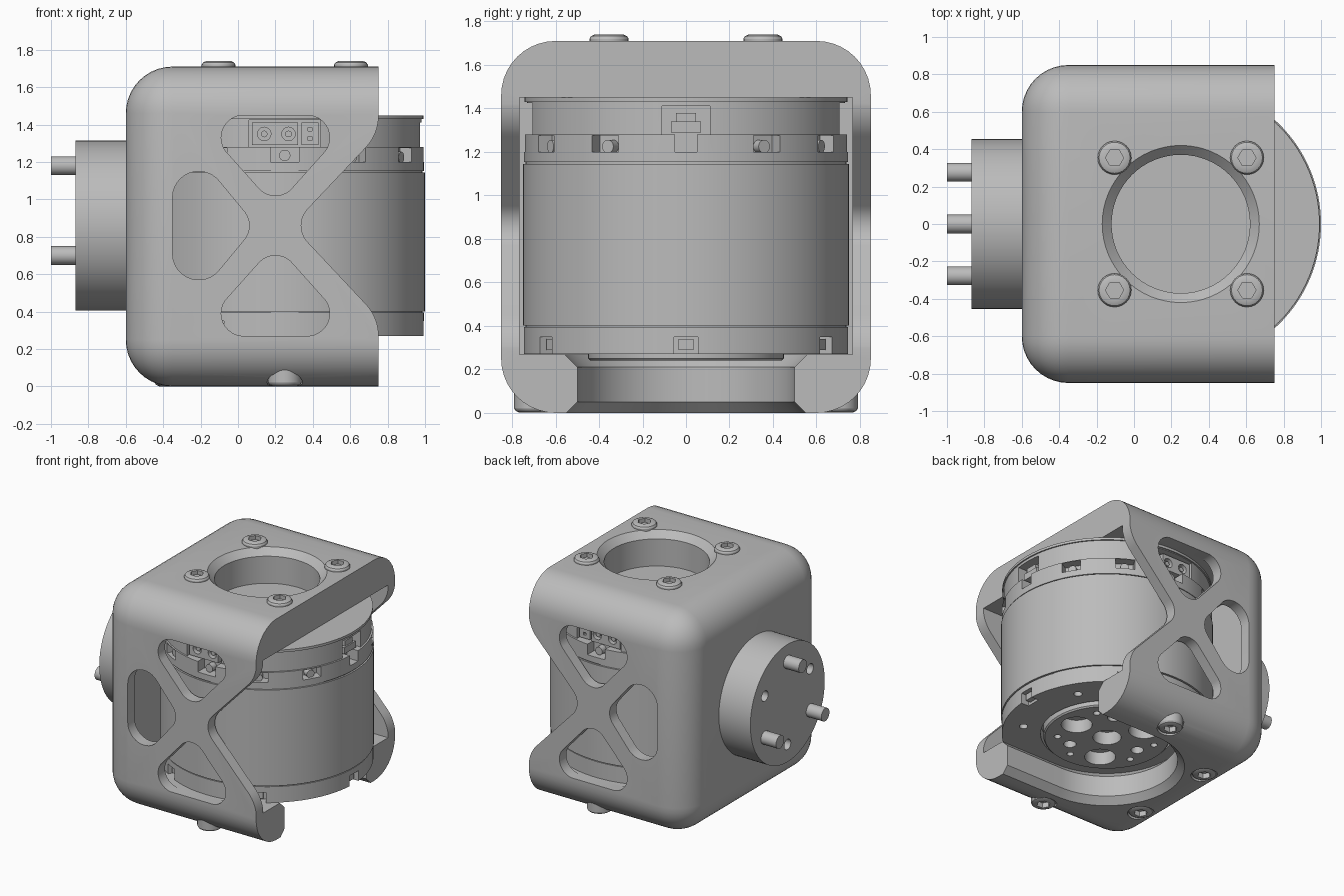
import bpy, bmesh
from math import sin, cos, pi, radians
from mathutils import Matrix, Vector
from mathutils.geometry import convex_hull_2d

if "Cube" in bpy.data.objects:
    bpy.data.objects.remove(bpy.data.objects["Cube"])

grey = bpy.data.materials.new("machined grey")
grey.use_nodes = True
grey.diffuse_color = (0.5, 0.5, 0.5, 1)
grey.node_tree.nodes["Principled BSDF"].inputs["Base Color"].default_value = (0.5, 0.5, 0.5, 1)

MOVE = Matrix.Translation
AXIS = MOVE((0.25, 0, 0))           # motor axis
MID = 0.86                          # middle height of the frame
BACKWARD = MOVE((0, 0, MID)) @ Matrix.Rotation(-pi / 2, 4, 'Y')   # local z -> -x
parts = []


def finish(name, bm):
    bmesh.ops.recalc_face_normals(bm, faces=bm.faces)
    me = bpy.data.meshes.new(name)
    bm.to_mesh(me)
    bm.free()
    me.materials.append(grey)
    ob = bpy.data.objects.new(name, me)
    bpy.context.scene.collection.objects.link(ob)
    parts.append(ob)
    return ob


def loft(name, sections, mat=Matrix()):
    """Skin a stack of equal-length loops and cap both ends."""
    bm = bmesh.new()
    loops = [[bm.verts.new(mat @ Vector(p)) for p in s] for s in sections]
    n = len(loops[0])
    for a, b in zip(loops, loops[1:]):
        for i in range(n):
            j = (i + 1) % n
            bm.faces.new((a[i], a[j], b[j], b[i]))
    bm.faces.new(loops[0])
    bm.faces.new(loops[-1])
    return finish(name, bm)


def ring(r, z, n=64):
    return [(r * cos(2 * pi * i / n), r * sin(2 * pi * i / n), z) for i in range(n)]


def lathe(name, profile, mat=Matrix(), n=64):
    return loft(name, [ring(r, z, n) for r, z in profile], mat)


def rod(name, r, z0, z1, mat=Matrix(), n=24):
    return lathe(name, [(r, z0), (r, z1)], mat, n)


def box(name, lo, hi, mat=Matrix()):
    corners = [(lo[0], lo[1]), (hi[0], lo[1]), (hi[0], hi[1]), (lo[0], hi[1])]
    return loft(name, [[(x, y, z) for x, y in corners] for z in (lo[2], hi[2])], mat)


def side_prism(name, pts):
    """Extrude an x-z outline right across the model."""
    return loft(name, [[(x, y, z) for x, z in pts] for y in (-1, 1)])


def arc(cx, cz, r, a0, a1, n=10):
    return [(cx + r * cos(radians(a0 + (a1 - a0) * i / n)),
             cz + r * sin(radians(a0 + (a1 - a0) * i / n))) for i in range(n + 1)]


def cut(ob, cutters):
    for c in cutters:
        m = ob.modifiers.new("cut", 'BOOLEAN')
        m.operation, m.solver, m.object = 'DIFFERENCE', 'EXACT', c
    dg = bpy.context.evaluated_depsgraph_get()
    me = bpy.data.meshes.new_from_object(ob.evaluated_get(dg))
    ob.modifiers.clear()
    ob.data = me
    for c in cutters:
        parts.remove(c)
        bpy.data.objects.remove(c)


def turn(deg):
    return AXIS @ Matrix.Rotation(radians(deg), 4, 'Z')


# Frame: a rounded block left square at its open end
bm = bmesh.new()
bmesh.ops.create_cube(bm, size=1, matrix=MOVE((0.075, 0, 0.855)) @ Matrix.Diagonal((1.35, 1.7, 1.71, 1)))
edges = [e for e in bm.edges if not all(v.co.x > 0.7 for v in e.verts)]
bmesh.ops.bevel(bm, geom=edges, offset=0.25, segments=10, profile=0.5, affect='EDGES')
frame = finish("frame", bm)


def window(circles):
    pts = [p for x, z, r in circles for p in arc(x, z, r, 0, 348, 29)]
    return side_prism("window_cutter", [pts[i] for i in convex_hull_2d(pts)])


def slot(r, z):
    return [(0.25 + x, y, z) for x, y in arc(0, 0, r, 90, 270, 32)] + [(2, -r, z), (2, r, z)]


waist = (arc(0.5, 1.45, 0.252, 0, -45) + arc(0.468, MID, 0.13, 135, 225)
         + arc(0.5, 0.268, 0.252, 45, 0) + [(2, 0.268), (2, 1.45)])
bolt_spots = [(0.25, -0.7), (0.25, 0.7), (-0.356, -0.35), (-0.356, 0.35)]
cut(frame, [
    box("cavity_cutter", (-0.51, -0.765, 0.268), (2, 0.765, 1.45)),
    side_prism("waist_cutter", waist),
    window([(0.03, 1.33, 0.12), (0.37, 1.33, 0.12), (0.2, 1.14, 0.12)]),
    window([(0.03, 0.39, 0.12), (0.37, 0.39, 0.12), (0.2, 0.58, 0.12)]),
    window([(-0.21, 1.01, 0.14), (-0.21, 0.71, 0.14), (-0.06, MID, 0.12)]),
    lathe("top_hole_cutter", [(0.37, 1.4), (0.37, 1.66), (0.42, 1.71), (0.42, 1.8)], AXIS),
    loft("floor_slot_cutter", [slot(0.57, -0.02), slot(0.5, 0.05), slot(0.5, 0.21), slot(0.58, 0.29)]),
] + [rod("counterbore_cutter", 0.095, -0.1, 0.06, MOVE((x, y, 0))) for x, y in bolt_spots])


# Button-head bolts with hex sockets
def bolt(name, mat):
    n = 24

    def hexagon(r, z):
        return [(x * r / cos((i * 2 * pi / n) % (pi / 3) - pi / 6),
                 y * r / cos((i * 2 * pi / n) % (pi / 3) - pi / 6), z)
                for i, (x, y, _) in enumerate(ring(1, z, n))]
    loft(name, [ring(0.09, -0.06, n), ring(0.09, 0.01, n), ring(0.083, 0.022, n),
                ring(0.065, 0.03, n), hexagon(0.042, 0.03), hexagon(0.042, -0.01)], mat)


for x in (-0.104, 0.604):
    for y in (-0.354, 0.354):
        bolt("top_bolt", MOVE((x, y, 1.71)))
for x, y in bolt_spots:
    bolt("bottom_bolt", MOVE((x, y, 0.031)) @ Matrix.Rotation(pi, 4, 'X'))

# Rear flange with three pins and three holes
flange = rod("rear_flange", 0.455, 0.58, 0.87, BACKWARD, 96)
holes = []
for k in range(3):
    a = 2 * pi * k / 3
    rod("flange_pin", 0.05, 0.8, 1.0, BACKWARD @ MOVE((0.32 * cos(a), 0.32 * sin(a), 0)))
    holes.append(rod("hole_cutter", 0.04, 0.75, 1,
                     BACKWARD @ MOVE((-0.32 * cos(a), -0.32 * sin(a), 0))))
cut(flange, holes)

# Motor can: grooved, stepped lathe with a recess underneath
motor = lathe("motor_can", [
    (0.47, 0.36), (0.47, 0.27), (0.745, 0.27), (0.745, 0.394), (0.737, 0.394), (0.737, 0.402),
    (0.75, 0.402), (0.75, 1.145), (0.737, 1.145), (0.737, 1.153), (0.745, 1.153), (0.745, 1.28),
    (0.732, 1.28), (0.732, 1.43), (0.742, 1.43), (0.742, 1.449)], AXIS, 128)
cutters = []
# Small notches with screws round the top and bottom bands
for k in range(12):
    spot = turn(30 * k)
    if k % 3:
        cutters.append(box("notch_cutter", (0.67, -0.07, 1.2), (0.9, 0.07, 1.275), spot))
        rod("notch_screw", 0.03, 0.66, 0.72, spot @ MOVE((0, 0, 1.225)) @ Matrix.Rotation(pi / 2, 4, 'Y'))
    if k % 2 == 0:
        cutters.append(box("notch_cutter", (0.68, -0.055, 0.2), (0.9, 0.055, 0.35), spot))
        box("notch_block", (0.65, -0.035, 0.29), (0.72, 0.035, 0.34), spot)
    else:
        cutters.append(rod("hole_cutter", 0.03, 0.2, 0.33, spot @ MOVE((0.6, 0, 0))))
# Connector bays: one on the open end, one on each side
cutters.append(box("bay_cutter", (0.65, -0.11, 1.28), (0.9, 0.11, 1.41), AXIS))
cutters.append(box("bay_cutter", (0.65, -0.05, 1.2), (0.9, 0.05, 1.28), AXIS))
box("end_connector", (0.6, -0.07, 1.29), (0.71, 0.07, 1.34), AXIS)
box("end_connector_key", (0.6, -0.045, 1.34), (0.7, 0.045, 1.38), AXIS)
for s in (-90, 90):
    m = MOVE((0.25, 0, 0)) @ Matrix.Rotation(radians(s), 4, 'Z')
    f = -s / 90                     # keeps both bays facing the same way along x
    side = m @ Matrix.Diagonal((1, -f, 1, 1))
    cutters.append(box("bay_cutter", (0.63, -0.19, 1.28), (0.9, 0.19, 1.425), side @ Matrix.Diagonal((1, -1, 1, 1))))
    cutters.append(box("bay_cutter", (0.66, -0.025, 1.2), (0.9, 0.125, 1.28), m @ Matrix.Diagonal((1, f, 1, 1)) @ MOVE((0, -0.05, 0))))
    along = m @ Matrix.Diagonal((1, f, 1, 1))
    plug = box("power_plug", (0.6, -0.175, 1.29), (0.7, 0.07, 1.41), along)
    sockets = []
    for y in (-0.11, 0.02):
        spot = along @ MOVE((0, y, 1.35)) @ Matrix.Rotation(pi / 2, 4, 'Y')
        sockets.append(rod("socket_cutter", 0.036, 0.66, 0.8, spot))
        rod("plug_contact", 0.018, 0.63, 0.69, spot, 12)
    cut(plug, sockets)
    signal = box("signal_plug", (0.6, 0.09, 1.29), (0.69, 0.18, 1.41), along)
    cut(signal, [box("pin_cutter", (0.66, 0.125, z), (0.8, 0.145, z + 0.02), along) for z in (1.315, 1.365)])
    rod("bay_screw", 0.03, 0.64, 0.71, along @ MOVE((0, 0, 1.235)) @ Matrix.Rotation(pi / 2, 4, 'Y'))
cut(motor, cutters)

# Output rotor under the motor
rotor = lathe("output_rotor", [(0.45, 0.36), (0.45, 0.25), (0.44, 0.24)], AXIS, 96)
holes = [rod("hole_cutter", 0.1, 0.1, 0.34, AXIS, 48)]
for k in range(3):
    holes.append(rod("hole_cutter", 0.11, 0.1, 0.34, turn(120 * k) @ MOVE((0.28, 0, 0)), 32))
    holes.append(rod("hole_cutter", 0.045, 0.1, 0.34, turn(120 * k + 60) @ MOVE((0.28, 0, 0))))
    for d in (38, 82):
        holes.append(rod("hole_cutter", 0.025, 0.1, 0.3, turn(120 * k + d) @ MOVE((0.35, 0, 0)), 16))
cut(rotor, holes)

# Smooth round surfaces, keep machined edges crisp
bpy.ops.object.select_all(action='DESELECT')
for ob in parts:
    ob.select_set(True)
bpy.context.view_layer.objects.active = frame
bpy.ops.object.shade_smooth_by_angle(angle=radians(25))
